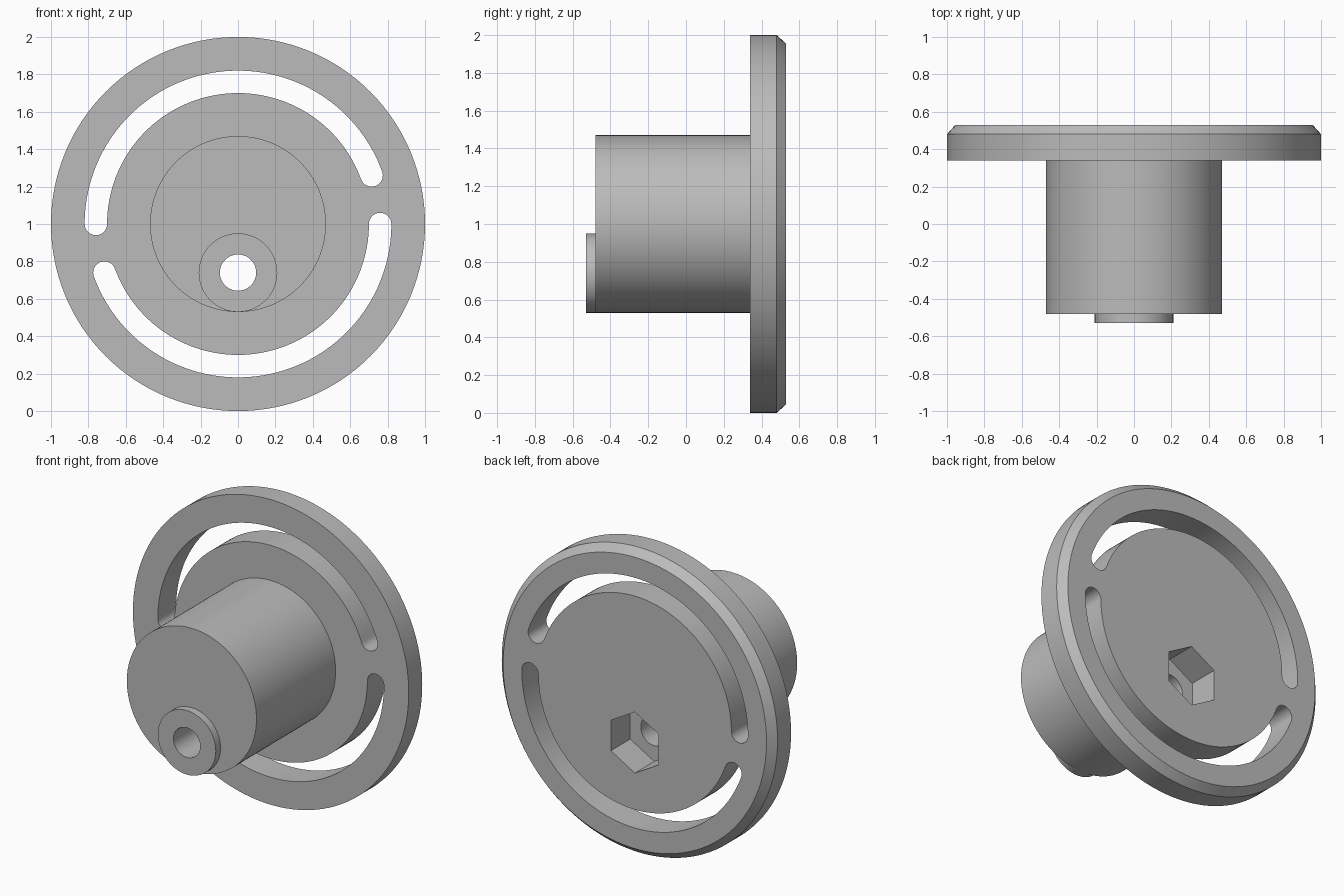
import bpy, bmesh
from math import radians, cos, sin

cube = bpy.data.objects.get("Cube")
if cube:
    bpy.data.objects.remove(cube, do_unlink=True)

grey = bpy.data.materials.new("plain grey")
grey.use_nodes = True
colour = (0.5, 0.5, 0.5, 1)
grey.diffuse_color = colour
grey.node_tree.nodes["Principled BSDF"].inputs["Base Color"].default_value = colour

AXIS_Z = 1.0      # wheel centre height
BORE_Z = 0.74     # off-centre bore height


def arc(cx, cz, r, a0, a1, n):
    """Points along an arc in the x-z plane, angles in degrees."""
    angles = [radians(a0 + (a1 - a0) * i / n) for i in range(n + 1)]
    return [(cx + r * cos(a), cz + r * sin(a)) for a in angles]


def circle(cz, r, n=128, start=0):
    return arc(0, cz, r, start, start + 360, n)[:-1]


def loft(name, sections):
    """Solid through (y, outline) sections, ordered front to back."""
    bm = bmesh.new()
    rings = [[bm.verts.new((x, y, z)) for x, z in pts] for y, pts in sections]
    for a, b in zip(rings, rings[1:]):
        for i in range(len(a)):
            j = (i + 1) % len(a)
            bm.faces.new((a[i], a[j], b[j], b[i]))
    bm.faces.new(rings[0])
    bm.faces.new(rings[-1])
    bmesh.ops.recalc_face_normals(bm, faces=bm.faces)
    mesh = bpy.data.meshes.new(name)
    bm.to_mesh(mesh)
    bm.free()
    mesh.materials.append(grey)
    obj = bpy.data.objects.new(name, mesh)
    bpy.context.collection.objects.link(obj)
    return obj


def prism(name, outline, y0, y1):
    return loft(name, [(y0, outline), (y1, outline)])


def slot_outline(a0, a1, r=0.76, w=0.06):
    """Curved slot with rounded ends."""
    ends = [(r * cos(radians(a)), AXIS_Z + r * sin(radians(a))) for a in (a0, a1)]
    return (arc(0, AXIS_Z, r + w, a0, a1, 64)
            + arc(*ends[1], w, a1, a1 + 180, 16)[1:]
            + arc(0, AXIS_Z, r - w, a1, a0, 64)[1:]
            + arc(*ends[0], w, a0 + 180, a0 + 360, 16)[1:-1])


def finish(obj, cutters):
    """Cut the openings, then smooth the round faces."""
    bpy.ops.object.select_all(action="DESELECT")
    obj.select_set(True)
    bpy.context.view_layer.objects.active = obj
    for cutter in cutters:
        mod = obj.modifiers.new("cut", "BOOLEAN")
        mod.operation = "DIFFERENCE"
        mod.solver = "EXACT"
        mod.object = cutter
        bpy.ops.object.modifier_apply(modifier=mod.name)
    bpy.ops.object.shade_smooth_by_angle(angle=radians(30))


# Wheel with a chamfered back rim
wheel = loft("wheel", [(0.34, circle(AXIS_Z, 1.0)),
                       (0.48, circle(AXIS_Z, 1.0)),
                       (0.53, circle(AXIS_Z, 0.955))])
# Thick hub and the small raised boss around the bore
hub = prism("hub", circle(AXIS_Z, 0.47), -0.48, 0.34)
boss = prism("boss", circle(BORE_Z, 0.21, 64), -0.53, -0.48)

# Cutters: through bore, hexagonal nut pocket, two curved slots
bore = prism("bore_cutter", circle(BORE_Z, 0.097, 64), -0.8, 0.8)
pocket = prism("pocket_cutter", circle(BORE_Z, 0.2, 6, 30), 0.33, 0.8)
slots = [prism("slot_cutter", slot_outline(a, a + 160), 0.2, 0.8) for a in (20, 200)]

finish(wheel, [pocket] + slots)
finish(hub, [bore, pocket])
finish(boss, [bore])

for cutter in [bore, pocket] + slots:
    bpy.data.objects.remove(cutter, do_unlink=True)
